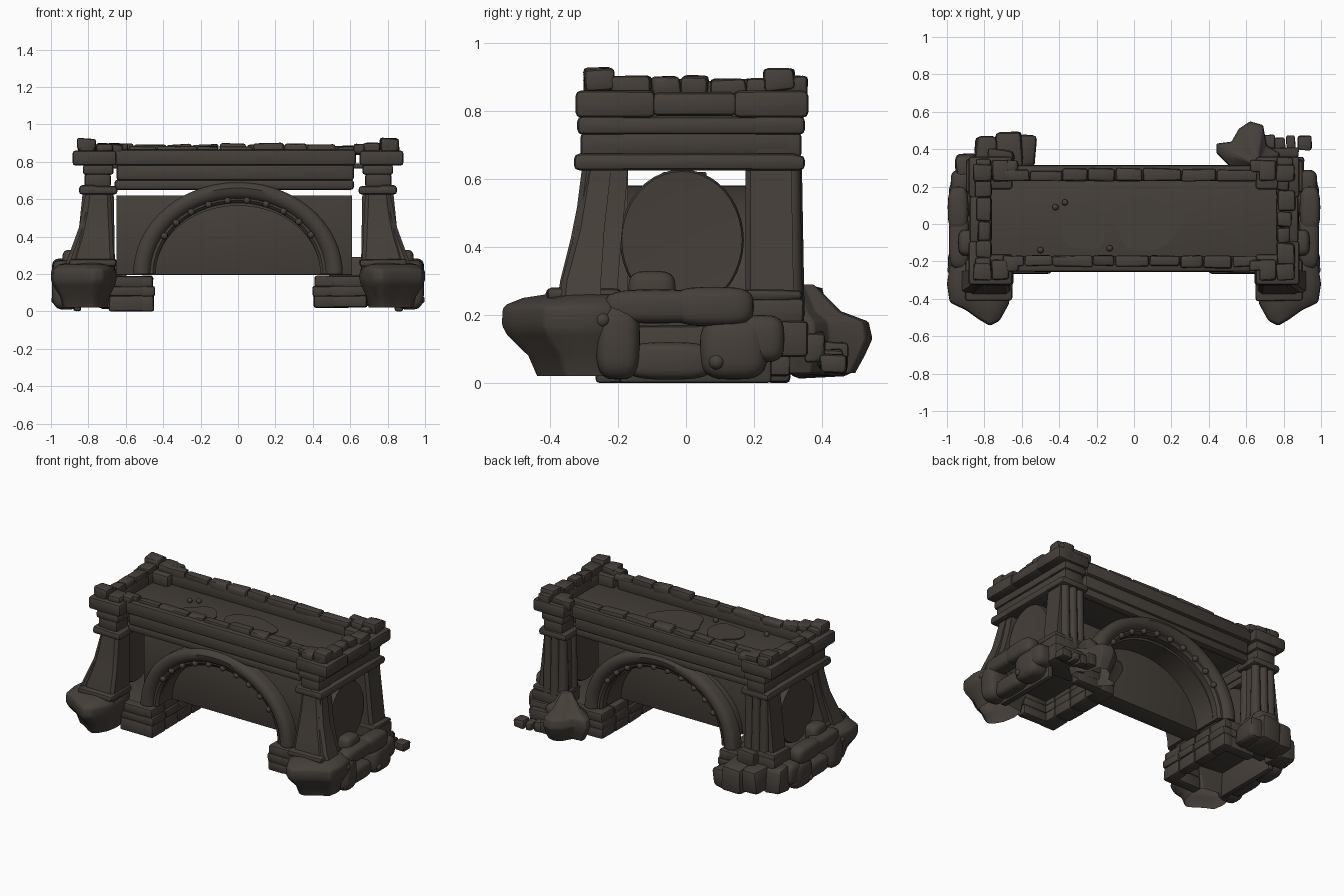
import bpy, bmesh, math, random
from mathutils import Vector, Matrix

if "Cube" in bpy.data.objects:
    bpy.data.objects.remove(bpy.data.objects["Cube"])

random.seed(4)
stone = bpy.data.materials.new("dark_stone")
stone.diffuse_color = (0.060, 0.050, 0.041, 1)
stone.use_nodes = True
stone.node_tree.nodes["Principled BSDF"].inputs["Base Color"].default_value = stone.diffuse_color


def finish(name, bm, angle=40):
    bmesh.ops.recalc_face_normals(bm, faces=bm.faces)
    me = bpy.data.meshes.new(name)
    bm.to_mesh(me)
    bm.free()
    me.materials.append(stone)
    for p in me.polygons:
        p.use_smooth = True
    me.set_sharp_from_angle(angle=math.radians(angle))
    ob = bpy.data.objects.new(name, me)
    bpy.context.collection.objects.link(ob)
    return ob


def blocks(name, boxes, bevel=0.012, jitter=0.0):
    """Rounded boxes (x0, x1, y0, y1, z0, z1) gathered in one object."""
    out = bmesh.new()
    for x0, x1, y0, y1, z0, z1 in boxes:
        bm = bmesh.new()
        bmesh.ops.create_cube(bm, size=1)
        size = Vector((abs(x1 - x0), y1 - y0, z1 - z0))
        mid = Vector((x0 + x1, y0 + y1, z0 + z1)) / 2
        for v in bm.verts:
            v.co = Vector([v.co[i] * size[i] + mid[i] + random.uniform(-jitter, jitter) for i in range(3)])
            v.co.z = max(v.co.z, 0)
        b = min(bevel, min(size) * 0.4)
        bmesh.ops.bevel(bm, geom=bm.edges[:], offset=b, segments=2, profile=0.5, affect='EDGES')
        tmp = bpy.data.meshes.new("tmp")
        bm.to_mesh(tmp)
        bm.free()
        out.from_mesh(tmp)
        bpy.data.meshes.remove(tmp)
    return finish(name, out)


def loft(name, rings, angle=40, bottom=True):
    """Skin a list of equal-length closed rings and cap the ends."""
    bm = bmesh.new()
    vs = [[bm.verts.new(p) for p in r] for r in rings]
    n = len(vs[0])
    for a, b in zip(vs, vs[1:]):
        for i in range(n):
            bm.faces.new((a[i], a[(i + 1) % n], b[(i + 1) % n], b[i]))
    if bottom:
        bm.faces.new(vs[0])
    bm.faces.new(vs[-1])
    return finish(name, bm, angle)


def balls(name, pts, r):
    bm = bmesh.new()
    for p in pts:
        bmesh.ops.create_icosphere(bm, subdivisions=2, radius=r, matrix=Matrix.Translation(p))
    return finish(name, bm, 60)


def arc(name, section, z=0.2, steps=40):
    """Sweep (half width, height, y) section points over a half ellipse."""
    return loft(name, [[(a * math.cos(t), y, z + b * math.sin(t)) for a, b, y in section]
                       for t in [math.pi * i / steps for i in range(steps + 1)]])


def rock(name, outline, anchor, levels):
    """Boulder, open below: plan outline scaled about an anchor at each (z, scale)."""
    rings = [[(anchor[0] + (x - anchor[0]) * s, anchor[1] + (y - anchor[1]) * s, z) for x, y in outline]
             for z, s in levels]
    ob = loft(name, rings, 60, False)
    m = ob.modifiers.new("soften", 'BEVEL')
    m.width, m.segments, m.limit_method, m.angle_limit = 0.012, 2, 'ANGLE', 0.5
    return ob


def lump(name, c, r):
    bm = bmesh.new()
    bmesh.ops.create_icosphere(bm, subdivisions=3, radius=1)
    for v in bm.verts:
        d = [math.copysign(abs(q) ** 0.6, q) * k for q, k in zip(v.co, r)]
        v.co = Vector(c) + Vector(d)
    return finish(name, bm, 70)


# deck floor with worn patches
blocks("deck_floor", [(-0.79, 0.79, -0.22, 0.27, 0.765, 0.79)], 0.004)
for n, cx, cy, rx, ry in (("patch_small", -0.27, -0.03, 0.12, 0.11), ("patch_large", 0.07, 0.0, 0.18, 0.14)):
    ring = []
    for i in range(28):
        t = math.tau * i / 28
        k = 1 + 0.08 * math.sin(3 * t + cx * 9) + 0.04 * math.sin(5 * t)
        ring.append((cx + rx * k * math.cos(t), cy + ry * k * math.sin(t)))
    loft(n, [[(x, y, z) for x, y in ring] for z in (0.788, 0.796)])
balls("deck_pebbles", [(-0.42, 0.09, 0.8), (-0.37, 0.115, 0.8), (-0.5, -0.14, 0.8), (-0.13, -0.13, 0.8)], 0.017)

# long side walls with layered mouldings, arch rings, studs and parapet stones
for side, s, off in (("front", -1, 0.0), ("back", 1, 0.06)):
    def yr(a, b):
        return tuple(sorted((s * (a + off), s * (b + off))))
    blocks(side + "_wall_bands", [(-0.66, 0.63, *yr(0.17, 0.255), 0.78, 0.865),
                                  (-0.65, 0.62, *yr(0.17, 0.235), 0.70, 0.785),
                                  (-0.66, 0.62, *yr(0.17, 0.225), 0.65, 0.705)], 0.016)
    arc(side + "_arch", [(a, b, s * (y + off * 0.7)) for a, b, y in (
        (.44, .38, .17), (.44, .38, .21), (.455, .395, .225), (.47, .405, .225), (.475, .41, .235),
        (.495, .43, .252), (.525, .46, .257), (.55, .48, .245), (.56, .49, .225), (.56, .49, .17))])
    balls(side + "_arch_studs", [(0.46 * math.cos(t), s * (0.23 + off * 0.7), 0.2 + 0.395 * math.sin(t))
                                 for t in [math.radians(d) for d in range(32, 150, 13)]], 0.019)
    x, row = -0.70, []
    while x < 0.64:
        w = random.uniform(0.11, 0.22)
        row.append((x, x + w - 0.005, *yr(0.17, 0.23 + random.uniform(-.008, .008)), 0.84,
                    random.uniform(0.88, 0.9)))
        x += w
    blocks(side + "_parapet_stones", row, 0.012, 0.005)

# barrel vault behind the arches and the flat wall filling its middle
arc("vault", [(.46, .38, -.19), (.46, .38, .21), (.44, .365, .21), (.44, .365, -.19)])
blocks("infill_wall", [(-0.65, 0.61, -0.07, 0.06, 0.195, 0.62)], 0.004)

# end structures, mirrored left and right
for side, m in (("left", -1), ("right", 1)):
    def X(a, b):
        return tuple(sorted((m * a, m * b)))
    # round disc closing the gap between the pillars
    loft(side + "_disc", [[(m * x, -0.012 + r * 0.182 * math.cos(math.tau * i / 40),
                            0.42 + r * 0.208 * math.sin(math.tau * i / 40)) for i in range(40)]
                          for x, r in ((.74, .96), (.755, 1), (.80, 1), (.815, .97), (.81, .6))], 50)
    # beams across the end and caps over the four pillars
    blocks(side + "_end_beams", [(*X(0.76, 0.885), -0.32, -0.09, 0.78, 0.86), (*X(0.76, 0.88), -0.1, 0.15, 0.785, 0.855),
                                 (*X(0.76, 0.885), 0.14, 0.36, 0.78, 0.86), (*X(0.75, 0.83), -0.315, 0.335, 0.73, 0.785),
                                 (*X(0.75, 0.82), -0.30, 0.32, 0.67, 0.74), (*X(0.75, 0.85), -0.33, 0.335, 0.625, 0.675)], 0.018)
    caps = []
    for y0, y1 in ((-0.32, -0.17), (0.19, 0.35)):
        caps += [(*X(0.65, 0.885), y0 - .005, y1 + .01, 0.78, 0.86), (*X(0.665, 0.83), y0, y1, 0.73, 0.785),
                 (*X(0.68, 0.82), y0 + .01, y1 - .01, 0.66, 0.74), (*X(0.645, 0.85), y0 - .01, y1, 0.625, 0.67)]
    blocks(side + "_pillar_caps", caps, 0.016)
    # tumbled stones on top of the end
    top, y = [], -0.30
    while y < 0.33:
        w = random.uniform(0.08, 0.15)
        top.append((*X(0.765, random.uniform(0.83, 0.86)), y, min(y + w, 0.36), 0.84, random.uniform(0.885, 0.91)))
        y += w
    for y0, y1 in ((-0.30, -0.19), (0.23, 0.34)):
        top += [(*X(0.67, 0.76), y0, y1, 0.85, 0.9), (*X(0.76, 0.86), y0, y1 - 0.02, 0.86, 0.925),
                (*X(0.62, 0.69), y0 + .05, y1, 0.84, 0.895)]
    blocks(side + "_top_stones", top, 0.014, 0.006)
    # flared front pillar with a raised outer rib
    def pillar(name, specs):
        loft(name, [[(m * x0, y0, z), (m * (x0 + .02), y0 - .015, z), (m * (x1 - .02), y0 - .015, z), (m * x1, y0, z),
                     (m * x1, y1, z), (m * x0, y1, z)] for z, x0, x1, y0, y1 in specs], 30, False)
    pillar(side + "_front_pillar", [(0.2, .66, .9, -.37, -.2), (0.3, .665, .88, -.355, -.2), (0.42, .67, .845, -.325, -.19),
                                    (0.52, .675, .825, -.305, -.18), (0.64, .68, .81, -.29, -.17)])
    pillar(side + "_pillar_flare", [(0.2, .78, .94, -.36, -.25), (0.3, .78, .905, -.35, -.25), (0.45, .77, .85, -.31, -.24),
                                    (0.63, .76, .815, -.28, -.22)])
    # back pillar: core with clustered round shafts
    pillar(side + "_back_pillar", [(0.15, .67, .88, .19, .32), (0.35, .675, .86, .19, .315), (0.64, .68, .83, .19, .31)])
    bm = bmesh.new()
    for cx, cy in ((.70, .31), (.755, .315), (.81, .31), (.70, .215)):
        bmesh.ops.create_cone(bm, cap_ends=True, segments=14, radius1=.034, radius2=.026, depth=.45,
                              matrix=Matrix.Translation((m * (cx - .01), cy, .41)))
    finish(side + "_back_shafts", bm)
    # pillar footings
    blocks(side + "_footings", [(*X(.65, .90), -.41, -.19, .24, .28), (*X(.655, .9), .17, .345, .24, .275),
                                (*X(.65, .91), .17, .36, .08, .18), (*X(.66, .9), .18, .345, .17, .25)], 0.014, 0.004)
    # stepped hollow plinth under the arch legs
    p = .40 if m > 0 else .445
    plinth = []
    for z0, z1, d in ((.02 if m > 0 else 0, .085, .005), (.08, .135, 0), (.13, .19, .01)):
        plinth += [(*X(p + d, .52), -.265 + .143 * i, -.123 + .143 * i, z0, z1) for i in range(4)]
        plinth += [(*X(.50, .69), -.265, -.20, z0, z1), (*X(.50, .69), .24, .305, z0, z1)]
    plinth += [(*X(.50, .87), -.25, .30, .16, .185), (*X(.84, .88), -.2, .25, .0, .17)]
    blocks(side + "_plinth", plinth, 0.012, 0.003)
    # overhanging front boulder
    out = [(.66, -.2), (.65, -.32), (.67, -.43), (.72, -.52), (.77, -.545), (.83, -.51), (.9, -.46), (.985, -.42),
           (1.0, -.32), (.985, -.22), (.9, -.17)]
    rock(side + "_front_boulder", [(m * x, y) for x, y in out], (m * .8, -.22),
         [(.02, .68), (.08, .76), (.14, .95), (.17, 1.0), (.225, .99), (.25, .8), (.26, .6)])
    # side boulders around a hollow
    lump(side + "_side_rock_a", (m * .92, -.20, .125), (.075, .065, .115))
    lump(side + "_side_rock_b", (m * .92, .14, .10), (.07, .10, .09))
    lump(side + "_side_rock_c", (m * .94, .08, .225), (.055, .12, .058))
    lump(side + "_side_rock_d", (m * .935, -.09, .225), (.055, .15, .05))
    lump(side + "_side_rock_e", (m * .89, -.1, .27), (.05, .07, .06))
    lump(side + "_side_rock_f", (m * .92, .22, .13), (.06, .07, .07))
    lump(side + "_side_sill", (m * .91, -.05, .065), (.05, .13, .055))
    balls(side + "_side_pebbles", [(m * .975, -.245, .185), (m * .975, .09, .062)], .024)

# rubble at the back: sloped boulder and brick trail on the right, blocks on the left
out = [(.44, .38), (.44, .43), (.52, .44), (.56, .51), (.62, .55), (.69, .53), (.71, .42), (.78, .38), (.78, .3), (.52, .3)]
rock("back_right_boulder", out, (.66, .32), [(.03, .78), (.08, .9), (.13, 1), (.18, .95), (.21, .6), (.29, .25)])
blocks("brick_trail", [(.69, .75, .39, .48, .04, .12), (.75, .81, .39, .46, .03, .1), (.815, .865, .40, .475, .03, .085),
                       (.87, .95, .395, .47, .03, .085), (.72, .88, .35, .41, .06, .15)], 0.012, 0.006)
blocks("back_left_rubble", [(-.85, -.73, .30, .475, .03, .19), (-.74, -.60, .30, .50, .02, .2), (-.62, -.52, .30, .47, .03, .15),
                            (-.95, -.82, .24, .37, .03, .2), (-.78, -.64, .32, .40, .15, .28)], 0.025, 0.014)
